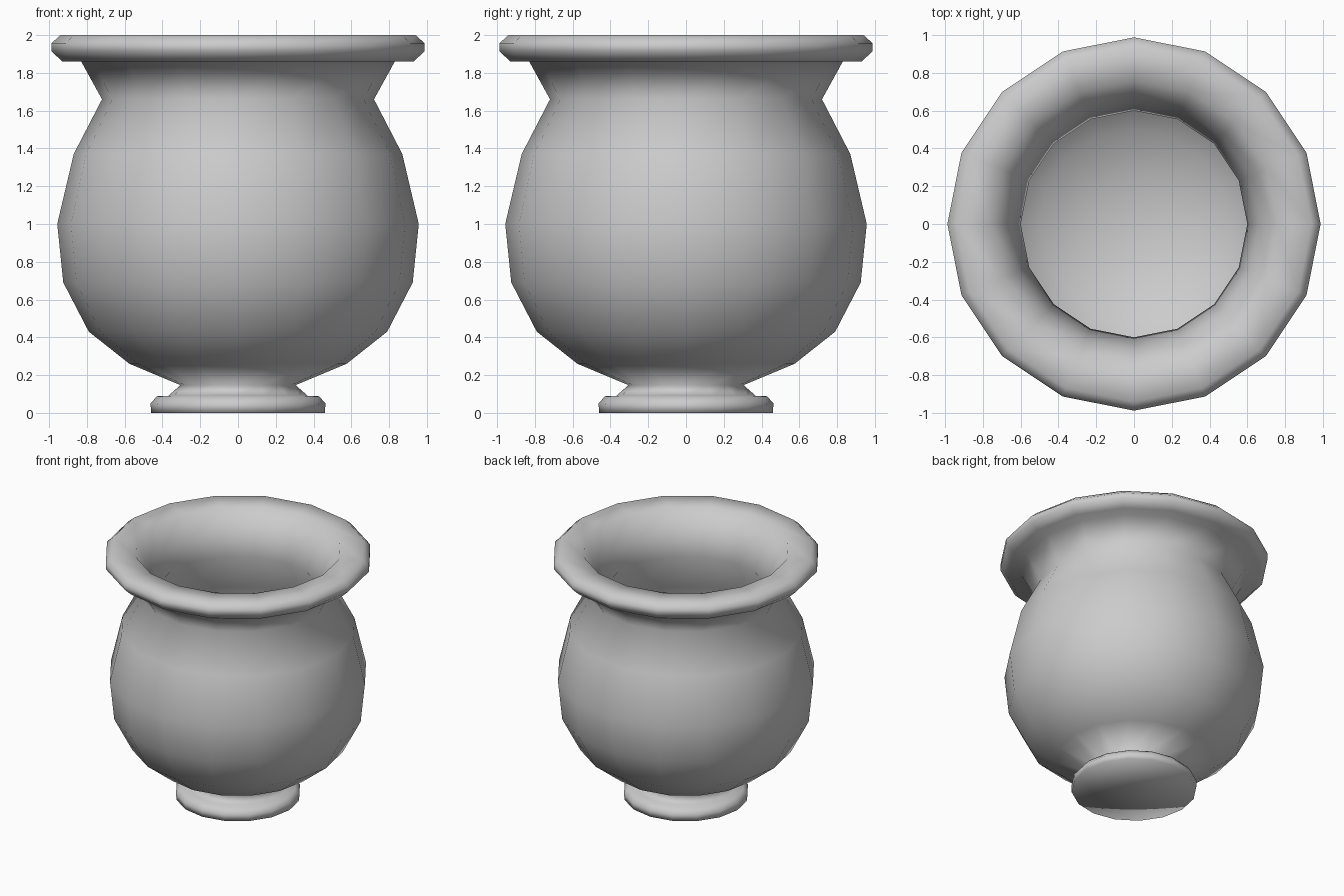
import bpy, bmesh
from math import cos, sin, tau

if "Cube" in bpy.data.objects:
    bpy.data.objects.remove(bpy.data.objects["Cube"])

SIDES = 16


def lathe(name, profile):
    """Revolve (radius, z) points around z; radius 0 closes to a pole."""
    bm = bmesh.new()
    rings = []
    for r, z in profile:
        if r == 0:
            rings.append([bm.verts.new((0, 0, z))] * SIDES)
        else:
            rings.append([bm.verts.new((r * cos(tau * i / SIDES), r * sin(tau * i / SIDES), z))
                          for i in range(SIDES)])
    for a, b in zip(rings, rings[1:]):
        for i in range(SIDES):
            j = (i + 1) % SIDES
            bm.faces.new(dict.fromkeys((a[i], a[j], b[j], b[i])))
    bmesh.ops.recalc_face_normals(bm, faces=bm.faces)
    for f in bm.faces:
        f.smooth = True
    mesh = bpy.data.meshes.new(name)
    bm.to_mesh(mesh)
    bm.free()
    obj = bpy.data.objects.new(name, mesh)
    bpy.context.collection.objects.link(obj)
    return obj


# Foot and outer belly
foot = [(0, 0), (0.46, 0), (0.463, 0.05), (0.43, 0.088), (0.37, 0.09), (0.305, 0.147)]
belly = [(0.575, 0.26), (0.79, 0.43), (0.925, 0.69), (0.957, 1.0), (0.87, 1.37), (0.72, 1.66)]
# Flared lip with rounded rim
rim = [(0.83, 1.86), (0.93, 1.86), (0.988, 1.915), (0.988, 1.957), (0.94, 2.0), (0.76, 1.99)]
# Throat and hollow interior
inside = [(0.66, 1.82), (0.60, 1.66), (0.77, 1.34), (0.85, 1.0), (0.82, 0.71),
          (0.70, 0.49), (0.50, 0.34), (0.25, 0.25), (0, 0.23)]

lathe("urn_pot", foot + belly + rim + inside)
